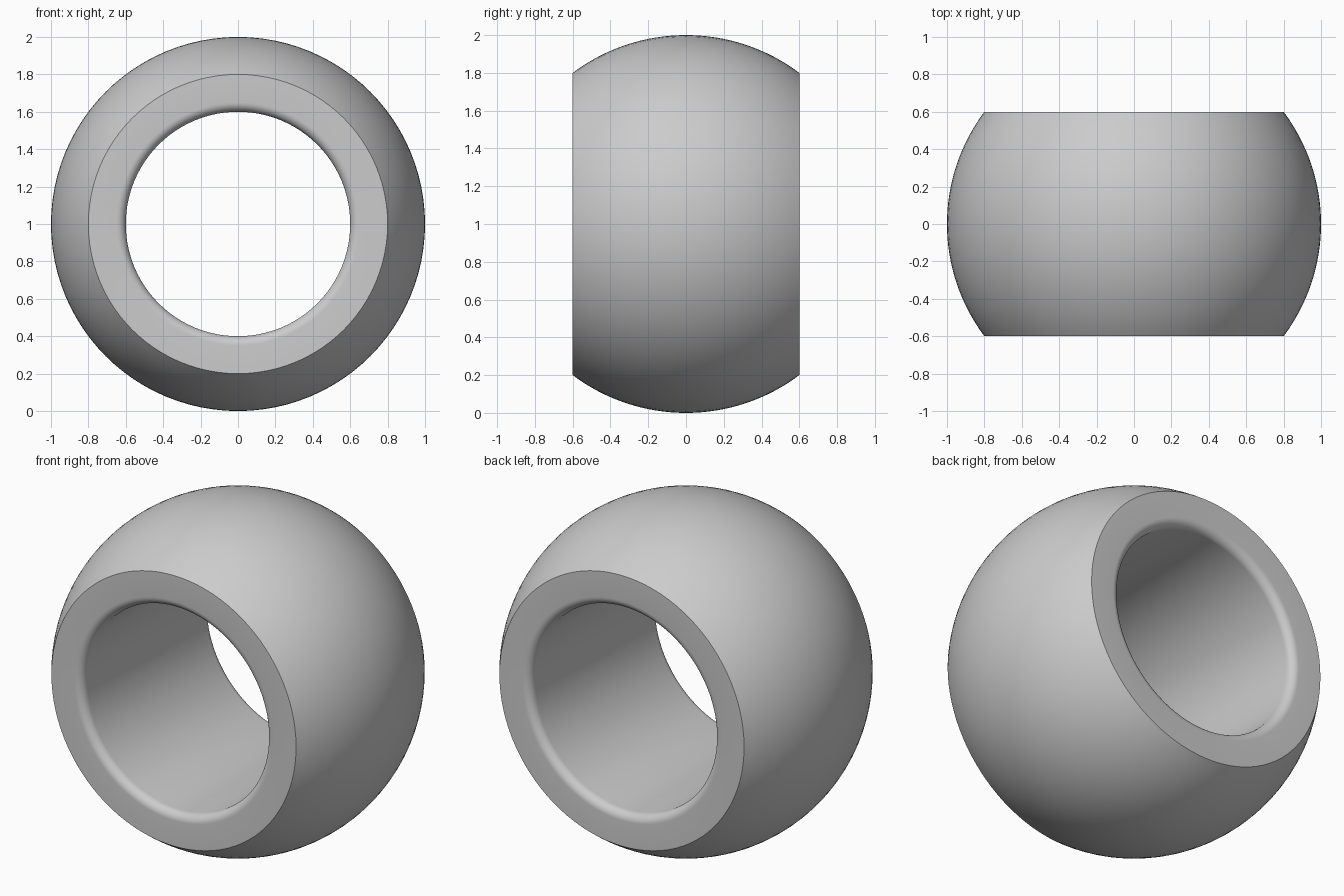
import bpy
import bmesh
from math import asin, cos, sin, pi, radians
from mathutils import Matrix

cube = bpy.data.objects.get("Cube")
if cube:
    bpy.data.objects.remove(cube, do_unlink=True)

RADIUS, HALF_WIDTH, BORE, FILLET = 1.0, 0.6, 0.6, 0.05
ARC_STEPS, FILLET_STEPS, SIDES = 32, 8, 96

grey = bpy.data.materials.new("plain grey")
grey.use_nodes = True
colour = (0.6, 0.6, 0.6, 1)
grey.diffuse_color = colour
grey.node_tree.nodes["Principled BSDF"].inputs["Base Color"].default_value = colour


def arc(radius, centre, start, end, steps):
    """Points (distance from axis, position along axis) on an arc."""
    angles = [start + (end - start) * i / steps for i in range(steps + 1)]
    return [(centre[0] + radius * cos(a), centre[1] + radius * sin(a)) for a in angles]


# Closed cross-section: spherical outside, flat ends, rounded bore mouths
limit = asin(HALF_WIDTH / RADIUS)
mouth_r, mouth_y = BORE + FILLET, HALF_WIDTH - FILLET
profile = arc(RADIUS, (0, 0), -limit, limit, ARC_STEPS)
profile += arc(FILLET, (mouth_r, mouth_y), pi / 2, pi, FILLET_STEPS)
profile += arc(FILLET, (mouth_r, -mouth_y), pi, 1.5 * pi, FILLET_STEPS)

# Revolve the section around the bore axis
bm = bmesh.new()
verts = [bm.verts.new((r, y, 0)) for r, y in profile]
edges = [bm.edges.new((v, verts[i - 1])) for i, v in enumerate(verts)]
bmesh.ops.spin(bm, geom=verts + edges, cent=(0, 0, 0), axis=(0, 1, 0),
               angle=2 * pi, steps=SIDES, use_duplicate=False)
bmesh.ops.remove_doubles(bm, verts=bm.verts, dist=0.0001)
bmesh.ops.recalc_face_normals(bm, faces=bm.faces)
bmesh.ops.transform(bm, matrix=Matrix.Translation((0, 0, RADIUS)), verts=bm.verts)

mesh = bpy.data.meshes.new("spherical_bushing")
bm.to_mesh(mesh)
bm.free()
mesh.materials.append(grey)
bushing = bpy.data.objects.new("spherical_bushing", mesh)
bpy.context.collection.objects.link(bushing)

# Smooth curved walls, keep the rim edges crisp
bpy.ops.object.select_all(action="DESELECT")
bushing.select_set(True)
bpy.context.view_layer.objects.active = bushing
bpy.ops.object.shade_smooth_by_angle(angle=radians(30))
